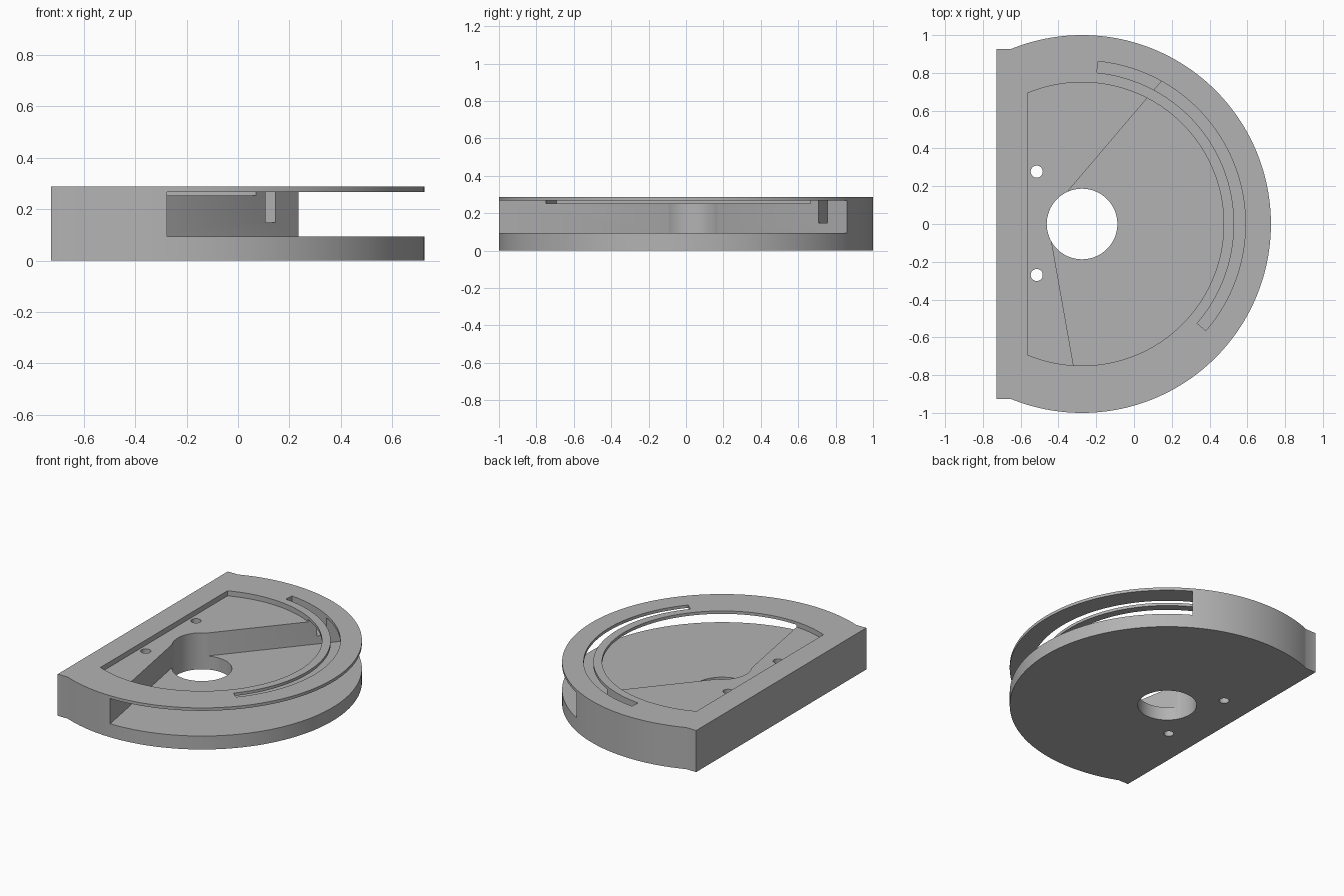
import bpy
import bmesh
from math import sin, cos, asin, acos, radians, pi

cube = bpy.data.objects.get("Cube")
if cube:
    bpy.data.objects.remove(cube, do_unlink=True)

CX = -0.275          # centre of the round housing
HEIGHT = 0.287
FLOOR = 0.093        # top of the base plate
LID = 0.267          # underside of the thin top rim
ABOVE = HEIGHT + 0.1

grey = bpy.data.materials.new("plain grey")
grey.use_nodes = True
COLOUR = (0.45, 0.45, 0.45, 1)
grey.diffuse_color = COLOUR
grey.node_tree.nodes["Principled BSDF"].inputs["Base Color"].default_value = COLOUR


def arc(radius, start, end, steps, cx=CX, cy=0):
    """Points along an arc, angles in radians."""
    angles = [start + (end - start) * i / steps for i in range(steps + 1)]
    return [(cx + radius * cos(a), cy + radius * sin(a)) for a in angles]


def prism(name, outline, bottom, top):
    """Upright solid from a flat outline."""
    bm = bmesh.new()
    face = bm.faces.new([bm.verts.new((x, y, bottom)) for x, y in outline])
    moved = bmesh.ops.extrude_face_region(bm, geom=[face])["geom"]
    verts = [v for v in moved if isinstance(v, bmesh.types.BMVert)]
    bmesh.ops.translate(bm, verts=verts, vec=(0, 0, top - bottom))
    bmesh.ops.recalc_face_normals(bm, faces=bm.faces)
    mesh = bpy.data.meshes.new(name)
    bm.to_mesh(mesh)
    bm.free()
    mesh.materials.append(grey)
    obj = bpy.data.objects.new(name, mesh)
    bpy.context.collection.objects.link(obj)
    return obj


def cut(target, name, outline, bottom, top):
    """Subtract a prism from the target, then discard it."""
    cutter = prism(name, outline, bottom, top)
    cutter.hide_render = True
    mod = target.modifiers.new(name, "BOOLEAN")
    mod.operation = "DIFFERENCE"
    mod.solver = "EXACT"
    mod.object = cutter
    bpy.context.view_layer.objects.active = target
    bpy.ops.object.modifier_apply(modifier=name)
    bpy.data.objects.remove(cutter, do_unlink=True)


# Housing: disc with a straight, square-cornered back
back_x, half_back = -0.727, 0.927
sweep = pi - asin(half_back)
housing = prism("housing",
                arc(1, -sweep, sweep, 160) + [(back_x, half_back), (back_x, -half_back)],
                0, HEIGHT)

# Side chamber, open to the rim between two straight walls
chamber = [(-0.37, 0.15), (0.405, 1.06), (1.2, 1.2), (1.2, -1.2),
           (-0.24, -1.2), (-0.444, -0.05)]
cut(housing, "chamber", chamber, FLOOR, LID)

# Shallow D-shaped recess in the top
recess_sweep = acos((-0.565 - CX) / 0.75)
cut(housing, "top_recess", arc(0.75, -recess_sweep, recess_sweep, 120), 0.252, ABOVE)

# Curved guide slot
start, end = radians(-40.8), radians(84.4)
cut(housing, "guide_slot",
    arc(0.865, start, end, 72) + arc(0.805, end, start, 72), 0.148, ABOVE)

# Central bore and two screw holes
cut(housing, "bore", arc(0.187, 0, 2 * pi, 64)[:-1], -0.1, ABOVE)
for y in (0.277, -0.27):
    cut(housing, "screw_hole", arc(0.032, 0, 2 * pi, 32, -0.515, y)[:-1], -0.1, ABOVE)

bpy.ops.object.select_all(action="DESELECT")
housing.select_set(True)
bpy.context.view_layer.objects.active = housing
bpy.ops.object.shade_smooth_by_angle(angle=radians(30))
